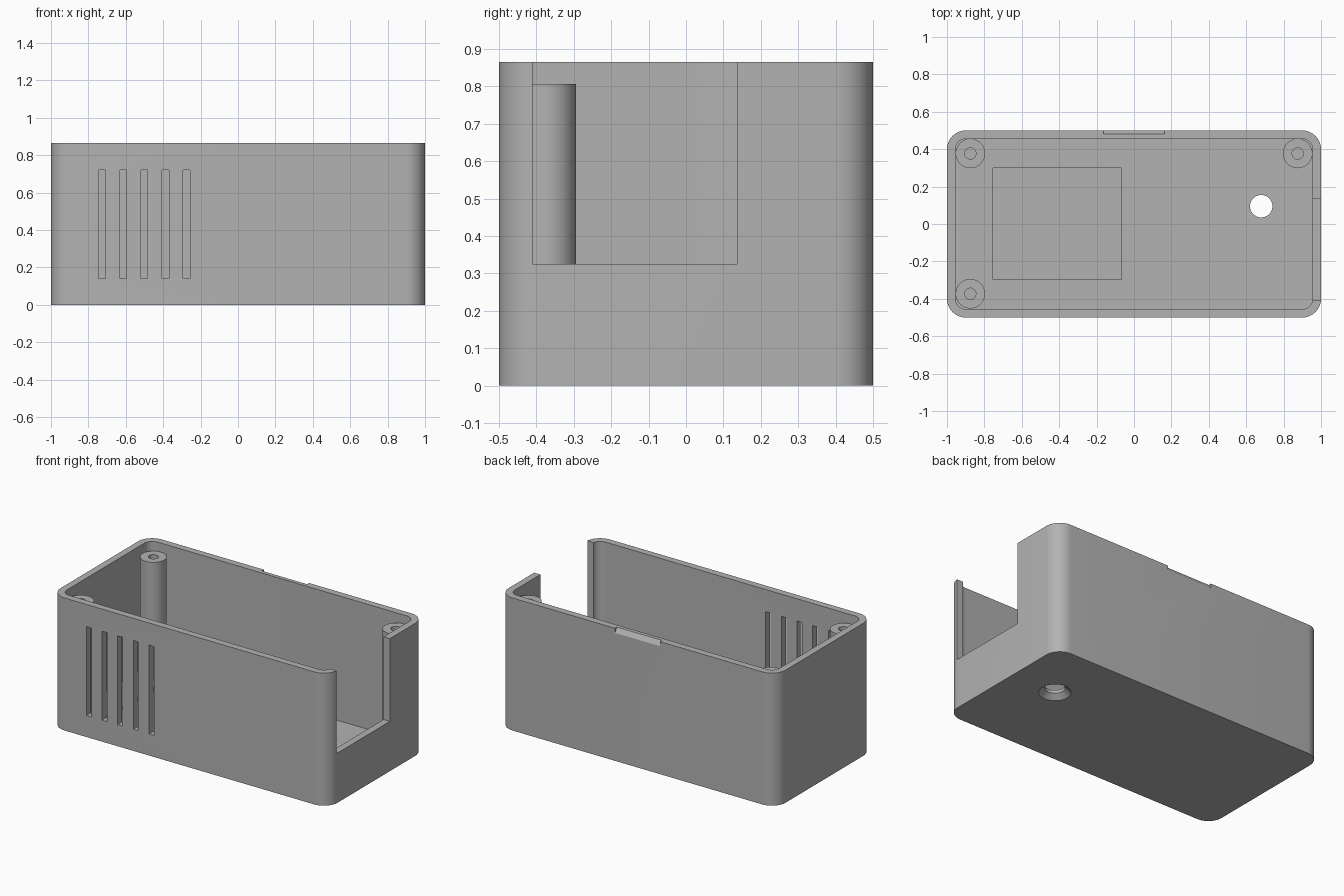
import bpy, bmesh, math

HEIGHT, WALL, FLOOR = 0.865, 0.045, 0.05

if "Cube" in bpy.data.objects:
    bpy.data.objects.remove(bpy.data.objects["Cube"], do_unlink=True)

grey = bpy.data.materials.new("plain grey")
grey.use_nodes = True
colour = (0.45, 0.45, 0.45, 1)
grey.diffuse_color = colour
grey.node_tree.nodes["Principled BSDF"].inputs["Base Color"].default_value = colour


def prism(name, outline, z0, z1):
    """Extrude a flat outline upward into a solid."""
    bm = bmesh.new()
    base = bm.faces.new([bm.verts.new((x, y, z0)) for x, y in outline])
    top = bmesh.ops.extrude_face_region(bm, geom=[base])["geom"]
    bmesh.ops.translate(bm, vec=(0, 0, z1 - z0),
                        verts=[v for v in top if isinstance(v, bmesh.types.BMVert)])
    bmesh.ops.recalc_face_normals(bm, faces=bm.faces)
    mesh = bpy.data.meshes.new(name)
    bm.to_mesh(mesh)
    bm.free()
    mesh.materials.append(grey)
    obj = bpy.data.objects.new(name, mesh)
    bpy.context.collection.objects.link(obj)
    return obj


def rounded_rect(hx, hy, r, steps=10):
    points = []
    for i, (sx, sy) in enumerate([(1, 1), (-1, 1), (-1, -1), (1, -1)]):
        for k in range(steps + 1):
            a = math.pi / 2 * (i + k / steps)
            points.append((sx * (hx - r) + r * math.cos(a), sy * (hy - r) + r * math.sin(a)))
    return points


def box(name, x0, x1, y0, y1, z0, z1):
    return prism(name, [(x0, y0), (x1, y0), (x1, y1), (x0, y1)], z0, z1)


def cone(name, x, y, r0, r1, z0, z1, sides=40):
    """Round solid; the upper ring is scaled to make a taper."""
    ring = [(r0 * math.cos(2 * math.pi * i / sides), r0 * math.sin(2 * math.pi * i / sides))
            for i in range(sides)]
    obj = prism(name, ring, z0, z1)
    middle = (z0 + z1) / 2
    for v in obj.data.vertices:
        s = r1 / r0 if v.co.z > middle else 1
        v.co.x, v.co.y = v.co.x * s + x, v.co.y * s + y
    return obj


def cut(target, cutter):
    cutter.hide_render = True
    mod = target.modifiers.new("cut", "BOOLEAN")
    mod.operation, mod.solver, mod.object = "DIFFERENCE", "EXACT", cutter
    bpy.context.view_layer.objects.active = target
    bpy.ops.object.modifier_apply(modifier=mod.name)
    bpy.data.objects.remove(cutter, do_unlink=True)


def smooth(obj):
    bpy.ops.object.select_all(action="DESELECT")
    obj.select_set(True)
    bpy.context.view_layer.objects.active = obj
    bpy.ops.object.shade_smooth_by_angle(angle=math.radians(30))


# Open-topped case
case = prism("case", rounded_rect(1, 0.5, 0.1), 0, HEIGHT)
cut(case, prism("cavity", rounded_rect(1 - WALL, 0.5 - WALL, 0.055), FLOOR, 1))

# Socket opening in the left wall
cut(case, box("socket_opening", 0.9, 1.1, -0.41, 0.137, 0.325, 1))

# Ventilation slots in the front wall
for i in range(5):
    x = -0.727 + 0.113 * i
    cut(case, box("vent_slot", x - 0.018, x + 0.018, -0.6, -0.42, 0.14, 0.72))

# Shallow pocket in the floor
cut(case, box("floor_pocket", -0.753, -0.068, -0.297, 0.3, FLOOR - 0.02, 0.2))

# Countersunk screw hole in the floor
cut(case, cone("screw_hole", 0.68, 0.095, 0.06, 0.06, -0.1, 0.2))
cut(case, cone("countersink", 0.68, 0.095, 0.096, 0.058, -0.001, 0.032))

# Sloped pry notch on the back rim
notch = box("pry_notch", -0.163, 0.163, 0.48, 0.52, HEIGHT - 0.06, HEIGHT + 0.03)
for v in notch.data.vertices:
    if v.co.z < HEIGHT and v.co.y < 0.5:
        v.co.z = HEIGHT
cut(case, notch)
smooth(case)

# Screw posts in three corners
for name, x, y in [("back_right_post", -0.875, 0.377),
                   ("front_right_post", -0.875, -0.373),
                   ("back_left_post", 0.875, 0.377)]:
    post = cone(name, x, y, 0.079, 0.079, FLOOR - 0.005, 0.806)
    cut(post, cone("pilot_hole", x, y, 0.03, 0.03, 0.1, 1))
    smooth(post)
